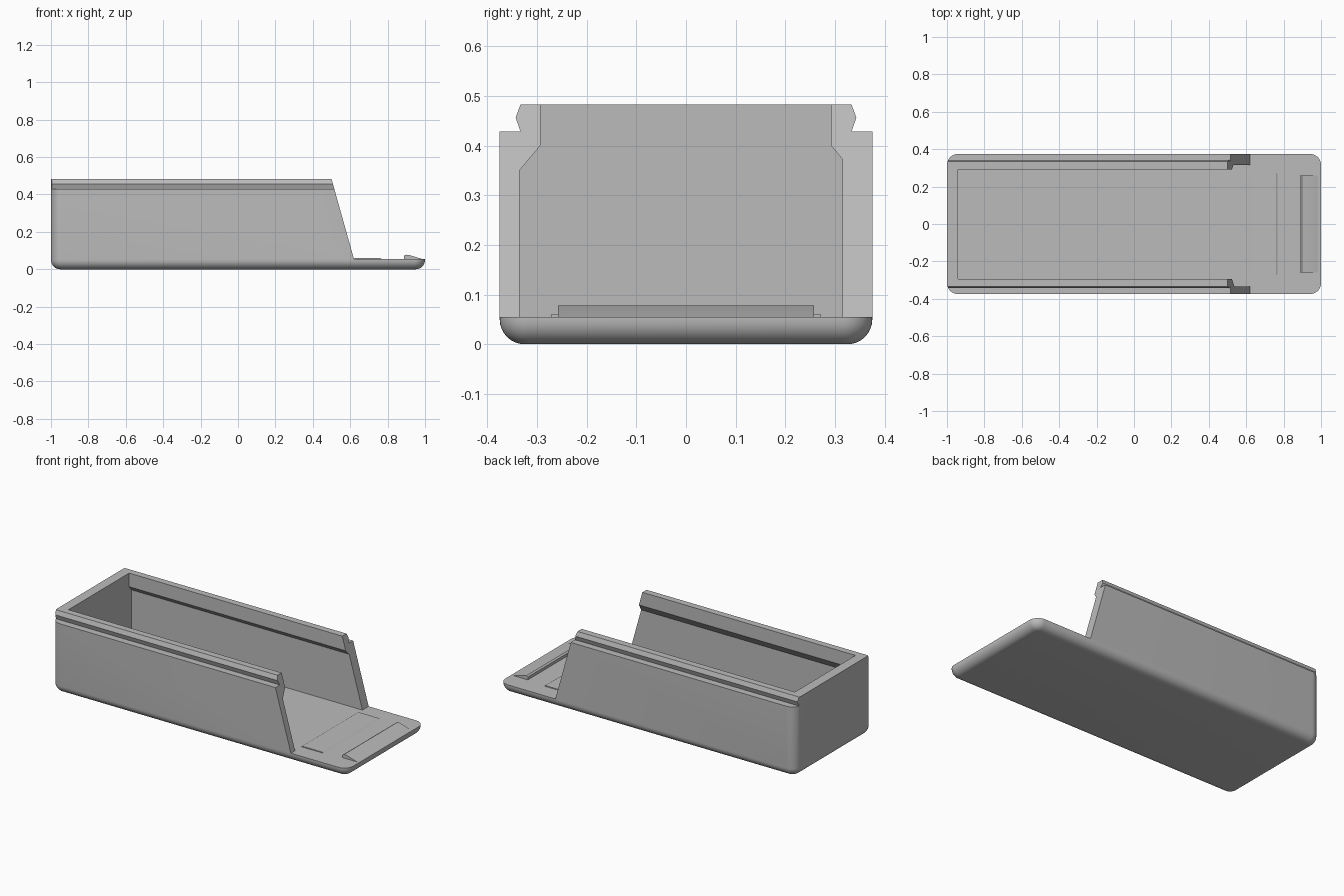
import bpy, bmesh, math

if "Cube" in bpy.data.objects:
    bpy.data.objects.remove(bpy.data.objects["Cube"], do_unlink=True)

LENGTH, HALF_W, TOP, FLOOR = 1.0, 0.375, 0.483, 0.055
CORNER, FILLET = 0.06, 0.05

grey = bpy.data.materials.new("plain grey")
grey.use_nodes = True
grey.diffuse_color = (0.5, 0.5, 0.5, 1)
grey.node_tree.nodes["Principled BSDF"].inputs["Base Color"].default_value = (0.5, 0.5, 0.5, 1)


def make_object(name, bm):
    bmesh.ops.recalc_face_normals(bm, faces=bm.faces[:])
    mesh = bpy.data.meshes.new(name)
    bm.to_mesh(mesh)
    bm.free()
    mesh.materials.append(grey)
    obj = bpy.data.objects.new(name, mesh)
    bpy.context.collection.objects.link(obj)
    return obj


def loft(name, rings):
    """Skin a stack of closed rings and cap both ends."""
    bm = bmesh.new()
    loops = [[bm.verts.new(p) for p in ring] for ring in rings]
    n = len(loops[0])
    for low, high in zip(loops, loops[1:]):
        for i in range(n):
            j = (i + 1) % n
            bm.faces.new((low[i], low[j], high[j], high[i]))
    bm.faces.new(loops[0][::-1])
    bm.faces.new(loops[-1])
    return make_object(name, bm)


def prism_x(name, profile, x0, x1):
    return loft(name, [[(x, y, z) for y, z in profile] for x in (x0, x1)])


def prism_y(name, profile, y0, y1):
    return loft(name, [[(x, y, z) for x, z in profile] for y in (y0, y1)])


def rounded_ring(inset, z, steps=10):
    """Rounded rectangle outline of the box, shrunk by inset."""
    r = CORNER - inset
    points = []
    for k, (sx, sy) in enumerate(((1, 1), (-1, 1), (-1, -1), (1, -1))):
        for s in range(steps + 1):
            a = math.pi / 2 * (k + s / steps)
            points.append((sx * (LENGTH - CORNER) + r * math.cos(a),
                           sy * (HALF_W - CORNER) + r * math.sin(a), z))
    return points


# Box body with rounded corners and a rounded bottom edge
rings = []
for i in range(9):
    a = math.pi / 2 * i / 8
    rings.append(rounded_ring(FILLET * (1 - math.sin(a)), FILLET * (1 - math.cos(a))))
rings.append(rounded_ring(0, TOP))
body = loft("box_body", rings)

# Inner cavity, with overhanging lips along both side walls
cavity = prism_x("cavity_cutter", [
    (-0.335, FLOOR), (0.315, FLOOR), (0.315, 0.372), (0.292, 0.40),
    (0.292, 0.6), (-0.293, 0.6), (-0.293, 0.40), (-0.335, 0.35)], -0.94, 1.2)

# Sloped open end above the tongue
slope = (0.62 - 0.5) / (TOP - FLOOR)
opening = prism_y("opening_cutter", [
    (0.62, FLOOR), (1.2, FLOOR), (1.2, 0.6), (0.5 - slope * (0.6 - TOP), 0.6)], -0.6, 0.6)

# Sliding-lid rails along the outside of both top edges
cutters = [cavity, opening]
for side, label in ((-1, "right"), (1, "left")):
    rail = [(0.333, 0.428), (0.5, 0.428), (0.5, 0.6), (0.295, 0.6), (0.333, TOP), (0.343, 0.456)]
    cutters.append(prism_x(label + "_rail_cutter", [(side * y, z) for y, z in rail], -1.2, 1.2))
    rail_top = cutters[-1]

for cutter in cutters:
    cutter.hide_render = True
    cutter.hide_set(True)
    mod = body.modifiers.new(cutter.name, "BOOLEAN")
    mod.operation = "DIFFERENCE"
    mod.solver = "EXACT"
    mod.object = cutter

# Apply the cuts and drop the cutters
depsgraph = bpy.context.evaluated_depsgraph_get()
cut_mesh = bpy.data.meshes.new_from_object(body.evaluated_get(depsgraph))
body.modifiers.clear()
body.data = cut_mesh
for cutter in cutters:
    bpy.data.objects.remove(cutter, do_unlink=True)

# Raised pad on the tongue, with bevelled ends
pad = prism_y("tongue_pad", [
    (0.615, FLOOR - 0.01), (0.615, FLOOR), (0.624, 0.06), (0.760, 0.06),
    (0.768, FLOOR), (0.768, FLOOR - 0.01)], -0.272, 0.272)

# Wedge-shaped catch near the tip of the tongue
catch = prism_y("tongue_catch", [
    (0.888, FLOOR - 0.01), (0.888, 0.072), (0.898, 0.078), (0.915, 0.076),
    (0.985, FLOOR), (0.985, FLOOR - 0.01)], -0.258, 0.258)

# Smooth the rounded edges, keep the rest crisp
bpy.ops.object.select_all(action="DESELECT")
for obj in (body, pad, catch):
    obj.select_set(True)
bpy.context.view_layer.objects.active = body
bpy.ops.object.shade_smooth_by_angle(angle=math.radians(20))
